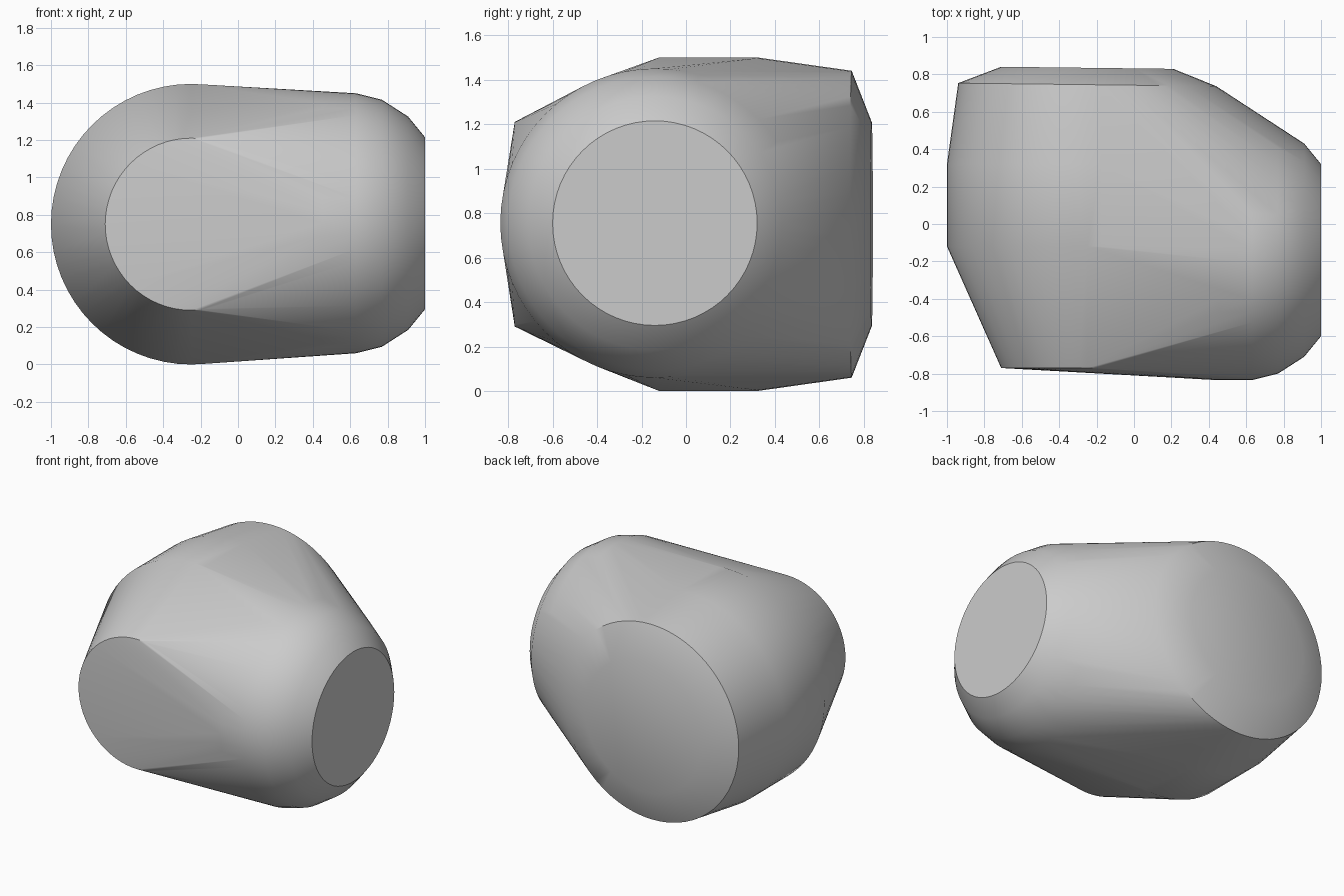
import bpy, bmesh, math

cube = bpy.data.objects.get("Cube")
if cube:
    bpy.data.objects.remove(cube, do_unlink=True)

SEGMENTS = 64
MID_X, MID_Y, MID_Z = -0.25, -0.14, 0.755

# Ring profiles as (position along axis, radius)
front_back_barrel = [(-0.77, 0.46), (-0.12, 0.75), (0.32, 0.75), (0.745, 0.69), (0.835, 0.46)]
side_barrel = [(0.45, 0.695), (0.63, 0.695), (0.77, 0.66), (0.91, 0.57), (1.0, 0.46)]


def add_ring(bm, place, radius):
    for i in range(SEGMENTS):
        a = math.tau * i / SEGMENTS
        bm.verts.new(place(radius * math.cos(a), radius * math.sin(a)))


bm = bmesh.new()

# Large barrel running front to back, its rear end leaning very slightly
for y, r in front_back_barrel:
    lean = -0.012 if y > 0.5 else 0
    add_ring(bm, lambda u, v: (MID_X + u, y + lean * u, 0.75 + v), r)

# Rounded barrel ending on the left side
for x, r in side_barrel:
    add_ring(bm, lambda u, v: (x, MID_Y + u, MID_Z + v), r)

# One taut skin over both barrels
result = bmesh.ops.convex_hull(bm, input=bm.verts[:], use_existing_faces=False)
loose = [v for v in bm.verts if not v.link_faces]
bmesh.ops.delete(bm, geom=loose, context='VERTS')
bmesh.ops.dissolve_limit(bm, angle_limit=math.radians(0.1), verts=bm.verts[:], edges=bm.edges[:])
bmesh.ops.recalc_face_normals(bm, faces=bm.faces[:])

mesh = bpy.data.meshes.new("hull_body")
bm.to_mesh(mesh)
bm.free()
body = bpy.data.objects.new("hull_body", mesh)
bpy.context.collection.objects.link(body)

# Plain grey surface
grey = bpy.data.materials.new("light_grey")
grey.use_nodes = True
colour = (0.6, 0.6, 0.6, 1)
grey.diffuse_color = colour
grey.node_tree.nodes["Principled BSDF"].inputs["Base Color"].default_value = colour
mesh.materials.append(grey)

# Smooth skin with crisp rims
bpy.ops.object.select_all(action='DESELECT')
body.select_set(True)
bpy.context.view_layer.objects.active = body
bpy.ops.object.shade_smooth_by_angle(angle=math.radians(30))
